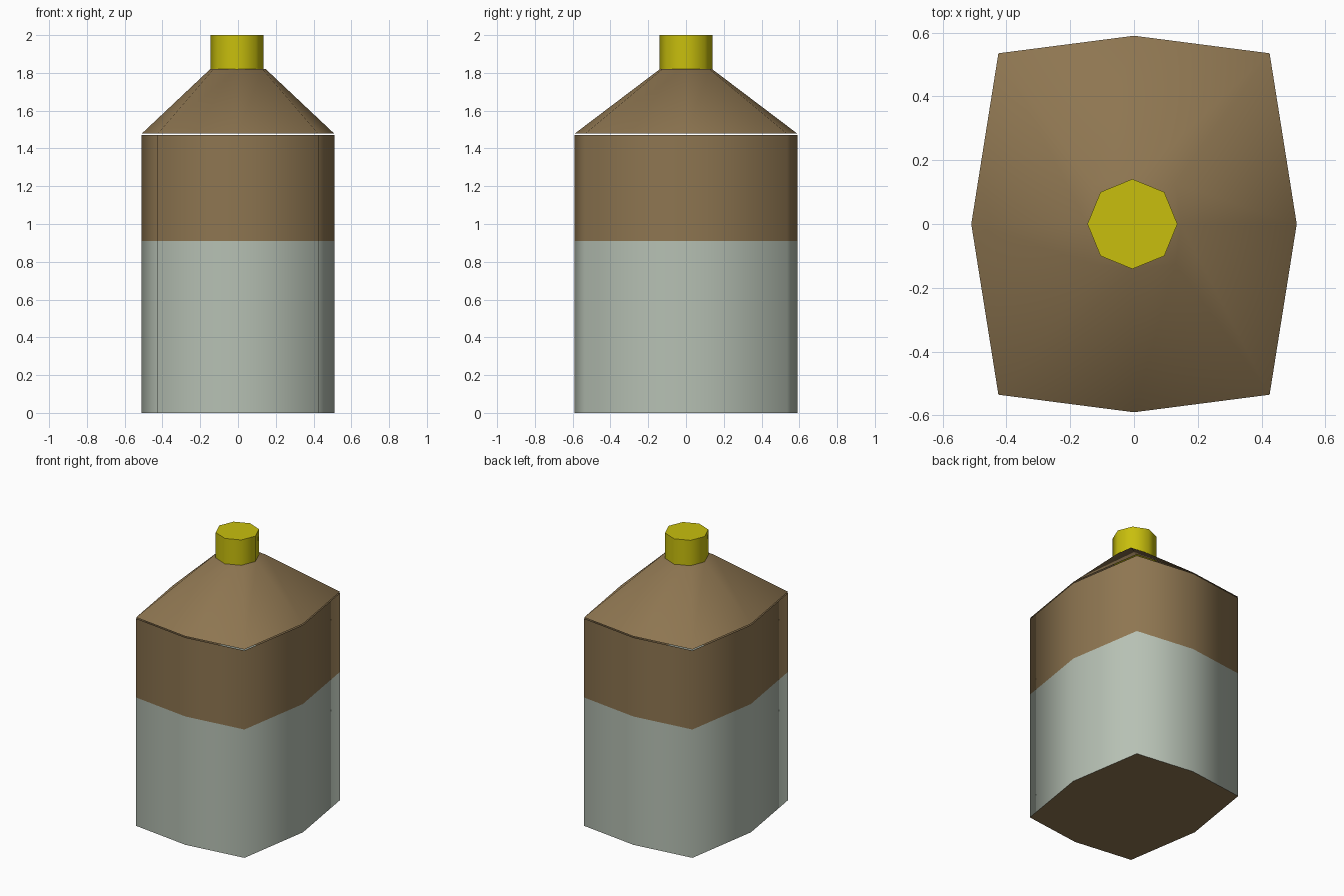
import bpy, bmesh, math

if "Cube" in bpy.data.objects:
    bpy.data.objects.remove(bpy.data.objects["Cube"])


def material(name, rgb):
    m = bpy.data.materials.new(name)
    m.diffuse_color = (*rgb, 1)
    m.use_nodes = True
    m.node_tree.nodes["Principled BSDF"].inputs["Base Color"].default_value = m.diffuse_color
    return m


brown = material("brown", (0.27, 0.18, 0.082))
pale = material("pale grey green", (0.47, 0.53, 0.455))
yellow = material("yellow", (0.58, 0.52, 0.004))


def octagon(side, corner, front, cx=0.0):
    """Eight points: side middle, corner and front middle, mirrored in x and y."""
    (x, y) = corner
    pts = [(side, 0), (x, y), (0, front), (-x, y),
           (-side, 0), (-x, -y), (0, -front), (x, -y)]
    return [(px + cx, py) for px, py in pts]


def loft(name, sections, mats, bottom=False, top=False, pick=lambda z, nz: 0):
    """Skin a stack of (outline, z) sections; pick chooses the material slot."""
    bm = bmesh.new()
    rings = [[bm.verts.new((x, y, z)) for x, y in outline] for outline, z in sections]
    n = len(rings[0])
    for a, b in zip(rings, rings[1:]):
        for i in range(n):
            j = (i + 1) % n
            bm.faces.new((a[i], a[j], b[j], b[i]))
    if bottom:
        bm.faces.new(rings[0][::-1])
    if top:
        bm.faces.new(rings[-1])
    bm.normal_update()
    for f in bm.faces:
        f.material_index = pick(f.calc_center_median().z, f.normal.z)
    mesh = bpy.data.meshes.new(name)
    bm.to_mesh(mesh)
    bm.free()
    for m in mats:
        mesh.materials.append(m)
    ob = bpy.data.objects.new(name, mesh)
    bpy.context.collection.objects.link(ob)
    bpy.ops.object.select_all(action='DESELECT')
    ob.select_set(True)
    bpy.context.view_layer.objects.active = ob
    bpy.ops.object.shade_smooth_by_angle(angle=math.radians(80))
    return ob


base = octagon(0.51, (0.425, 0.535), 0.59)
neck = octagon(0.147, (0.13, 0.125), 0.138)
rim = octagon(0.141, (0.1, 0.1), 0.141, cx=-0.005)

# Bottle body: pale label on the lower sides, brown above and underneath
loft("bottle_body", [(base, 0), (base, 0.91), (base, 1.47)], [brown, pale],
     bottom=True, pick=lambda z, nz: int(z < 0.91 and nz > -0.5))

# Sloping shoulder, separated from the body by a thin gap
loft("bottle_shoulder", [(base, 1.478), (neck, 1.82)], [brown], top=True)

# Octagonal cap
loft("bottle_cap", [(rim, 1.81), (rim, 2.0)], [yellow], bottom=True, top=True)
